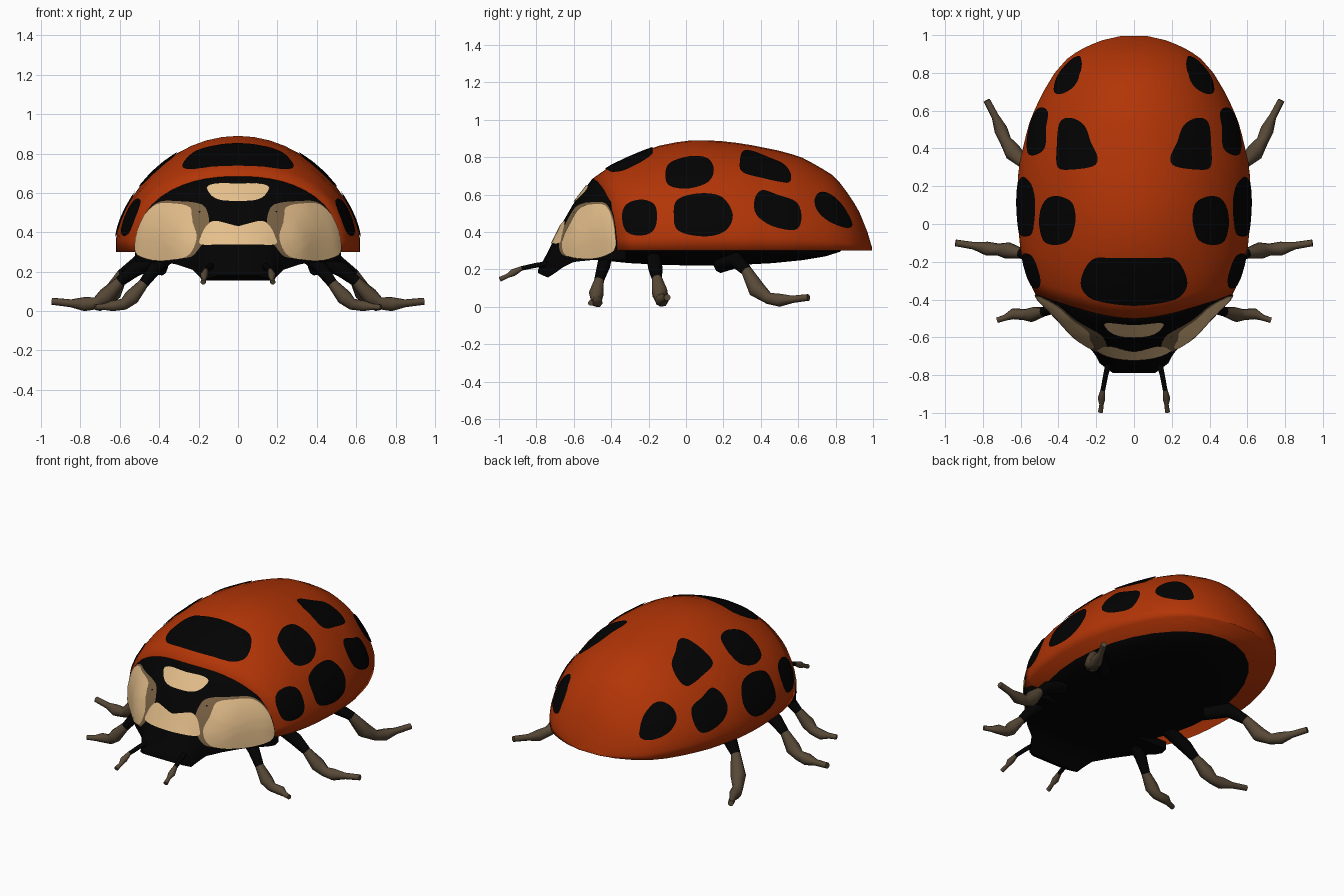
import bpy, bmesh, math
from mathutils import Vector
from mathutils.bvhtree import BVHTree

if "Cube" in bpy.data.objects:
    bpy.data.objects.remove(bpy.data.objects["Cube"])


def material(name, rgb):
    m = bpy.data.materials.new(name)
    m.diffuse_color = (*rgb, 1)
    m.use_nodes = True
    m.node_tree.nodes["Principled BSDF"].inputs["Base Color"].default_value = m.diffuse_color
    return m


RED = material("shell red", (0.445, 0.035, 0.002))
BLACK = material("black", (0.0008, 0.0008, 0.0008))
CREAM = material("cream", (0.78, 0.52, 0.26))
BROWN = material("leg brown", (0.096, 0.066, 0.038))
TAN = material("dark tan", (0.20, 0.125, 0.06))

# Body stations: y, half width, top height, underside height (front part only)
BODY = [(-0.79, 0.11, 0.20, 0.18), (-0.74, 0.18, 0.29, 0.155), (-0.70, 0.20, 0.37, 0.18),
        (-0.66, 0.23, 0.45, 0.21), (-0.60, 0.32, 0.555, 0.24), (-0.50, 0.41, 0.685, 0.25),
        (-0.40, 0.51, 0.755, 0.25), (-0.27, 0.57, 0.815, 0.25), (-0.15, 0.60, 0.86, 0.25),
        (0.0, 0.615, 0.89, 0.3), (0.15, 0.62, 0.89, 0.3), (0.31, 0.61, 0.872, 0.3),
        (0.52, 0.56, 0.83, 0.3), (0.62, 0.52, 0.798, 0.3), (0.71, 0.475, 0.75, 0.3),
        (0.80, 0.42, 0.693, 0.3), (0.885, 0.345, 0.58, 0.3), (0.93, 0.27, 0.50, 0.3),
        (0.97, 0.18, 0.40, 0.3), (0.995, 0.07, 0.315, 0.3)]


def station(y):
    y = min(max(y, BODY[0][0]), BODY[-1][0])
    for a, b in zip(BODY, BODY[1:]):
        if y <= b[0]:
            f = (y - a[0]) / (b[0] - a[0])
            return [p + (q - p) * f for p, q in zip(a, b)][1:]


def finish(bm, name, mats, angle=50):
    me = bpy.data.meshes.new(name)
    bm.to_mesh(me)
    bm.free()
    for m in mats:
        me.materials.append(m)
    ob = bpy.data.objects.new(name, me)
    bpy.context.collection.objects.link(ob)
    bpy.ops.object.select_all(action='DESELECT')
    ob.select_set(True)
    bpy.context.view_layer.objects.active = ob
    bpy.ops.object.shade_smooth_by_angle(angle=math.radians(angle))


def loft(name, rings, mats, split=10**6, angle=50):
    """Skin closed rings and cap the ends; rows from split on use material 1."""
    bm = bmesh.new()
    vs = [[bm.verts.new(p) for p in r] for r in rings]
    n = len(vs[0])
    for i, (a, b) in enumerate(zip(vs, vs[1:])):
        for j in range(n):
            f = bm.faces.new((a[j], a[(j + 1) % n], b[(j + 1) % n], b[j]))
            f.material_index = int(i >= split)
    bm.faces.new(vs[0][::-1])
    bm.faces.new(vs[-1]).material_index = int(len(vs) > split)
    bmesh.ops.recalc_face_normals(bm, faces=bm.faces)
    bvh = BVHTree.FromBMesh(bm)
    finish(bm, name, mats, angle)
    return bvh


def seam(t):
    return -0.50 + 0.13 * math.sin(t) ** 2


ANGLES = [math.radians(-90 + 180 * i / 24) for i in range(25)]


def section(y_of_t, front, shrink=1.0):
    """Domed cross-section with a short upright lip and a flat underside."""
    pts = []
    for t in ANGLES:
        y = y_of_t(t)
        w, h, low = station(y)
        base = low if front else 0.30
        k = 0.85 + min(max(y + 0.5, 0), 0.45)
        rise = 0.12 + 0.88 * max(math.cos(t), 0) ** k
        pts.append(Vector((w * math.sin(t) * shrink, y, base + (h - base) * rise * shrink)))
    base = station(pts[0].y)[2] if front else 0.30
    return ([Vector((pts[0].x, pts[0].y, base))] + pts
            + [Vector((pts[-1].x, pts[-1].y, base))])


# Wing case, from the curved seam to the tail
rows = [math.sin(math.pi / 2 * i / 26) for i in range(27)]
shell = loft("wing_case",
             [section(lambda t, f=f: seam(t) + (0.995 - seam(t)) * f, False) for f in rows],
             [RED], angle=100)

# Head and neck shield, from the snout back to the seam and tucked under the wing case
front = loft("head_and_shield",
             [section(lambda t, f=i / 16: -0.79 + (seam(t) + 0.79) * f, True)
              for i in range(17)]
             + [section(lambda t: seam(t) + 0.05, True, 0.94)], [BLACK])

# Belly
bm = bmesh.new()
bmesh.ops.create_uvsphere(bm, u_segments=32, v_segments=12, radius=1)
for v in bm.verts:
    v.co = Vector((v.co.x * 0.53, v.co.y * 0.77 + 0.08, v.co.z * 0.10 + 0.32))
finish(bm, "belly", [BLACK])


def smooth_outline(pts, steps=4):
    out, n = [], len(pts)
    for i in range(n):
        a, b, c, d = (Vector(pts[(i + k) % n]) for k in (-1, 0, 1, 2))
        for s in range(steps):
            t = s / steps
            out.append(0.5 * (2 * b + (c - a) * t + (2 * a - 5 * b + 4 * c - d) * t * t
                              + (3 * b - a - 3 * c + d) * t ** 3))
    return out


VIEWS = {"top": (lambda p: Vector((p.x, p.y, 2)), Vector((0, 0, -1))),
         "side": (lambda p: Vector((2, p.x, p.y)), Vector((-1, 0, 0))),
         "front": (lambda p: Vector((p.x, -2, p.y)), Vector((0, 1, 0)))}


def plate(name, bvh, view, pts, mat, mirror=True, lift=0.006):
    """Thin painted plate: an outline projected onto the body from one view."""
    origin, ray = VIEWS[view]
    outline = smooth_outline(pts)
    mid = sum(outline, Vector((0, 0))) / len(outline)
    rings = []
    for s in (0.02, 0.2, 0.4, 0.6, 0.8, 1):
        ring = []
        for p in outline:
            o = origin(mid + (p - mid) * s)
            co, no, _, _ = bvh.ray_cast(o, ray)
            if co is None:
                co, no, _, _ = bvh.find_nearest(o + ray * 1.7)
            ring.append(co + no * lift)
        rings.append(ring)
    for sx in ((1, -1) if mirror else (1,)):
        bm = bmesh.new()
        vs = [[bm.verts.new((c.x * sx, c.y, c.z)) for c in r] for r in rings]
        n = len(outline)
        bm.faces.new(vs[0])
        for a, b in zip(vs, vs[1:]):
            for j in range(n):
                bm.faces.new((a[j], b[j], b[(j + 1) % n], a[(j + 1) % n]))
        d = Vector((ray.x * sx, ray.y, ray.z))
        bmesh.ops.recalc_face_normals(bm, faces=bm.faces)
        if sum(f.normal.dot(d) for f in bm.faces) > 0:
            bmesh.ops.reverse_faces(bm, faces=bm.faces)
        finish(bm, name + (("_right" if sx > 0 else "_left") if mirror else ""), [mat])


def both(half):
    """Complete a right-hand outline with its mirror image."""
    return half + [(-x, y) for x, y in reversed(half) if abs(x) > 1e-6]


# Black spots
plate("front_spot", shell, "top",
      both([(0, -0.178), (0.12, -0.178), (0.205, -0.18), (0.255, -0.23), (0.28, -0.31),
            (0.25, -0.375), (0.17, -0.41), (0, -0.43)]), BLACK, False)
plate("shoulder_spot", shell, "side",
      [(-0.34, 0.49), (-0.31, 0.55), (-0.23, 0.57), (-0.165, 0.54), (-0.155, 0.46),
       (-0.18, 0.40), (-0.25, 0.38), (-0.32, 0.405)], BLACK)
plate("side_spot", shell, "side",
      [(-0.065, 0.49), (-0.045, 0.57), (0.07, 0.603), (0.19, 0.585), (0.25, 0.49),
       (0.21, 0.405), (0.10, 0.375), (-0.04, 0.405)], BLACK)
plate("rear_side_spot", shell, "side",
      [(0.365, 0.57), (0.405, 0.62), (0.49, 0.595), (0.59, 0.555), (0.615, 0.47),
       (0.58, 0.41), (0.46, 0.43), (0.375, 0.49)], BLACK)
plate("middle_spot", shell, "side",
      [(-0.11, 0.70), (-0.085, 0.765), (0.02, 0.80), (0.115, 0.79), (0.148, 0.73),
       (0.12, 0.665), (0.02, 0.63), (-0.085, 0.642)], BLACK)
plate("rear_top_spot", shell, "top",
      [(0.19, 0.35), (0.225, 0.43), (0.26, 0.52), (0.33, 0.56), (0.39, 0.535),
       (0.405, 0.41), (0.40, 0.30), (0.32, 0.288), (0.215, 0.305)], BLACK)
plate("tail_spot", shell, "side",
      [(0.685, 0.57), (0.715, 0.61), (0.775, 0.595), (0.84, 0.53), (0.885, 0.44),
       (0.85, 0.42), (0.76, 0.455), (0.70, 0.51)], BLACK)

# Cream markings, the cheeks with a darker border along their inner edge
plate("cheek_border", front, "side",
      [(-0.58, 0.54), (-0.50, 0.558), (-0.43, 0.552), (-0.392, 0.49), (-0.378, 0.40),
       (-0.382, 0.31), (-0.48, 0.262), (-0.60, 0.265), (-0.665, 0.285), (-0.675, 0.36),
       (-0.635, 0.46)], TAN, lift=0.003)
plate("cheek_patch", front, "side",
      [(-0.565, 0.525), (-0.50, 0.545), (-0.43, 0.54), (-0.395, 0.48), (-0.379, 0.39),
       (-0.384, 0.30), (-0.48, 0.258), (-0.60, 0.262), (-0.65, 0.29), (-0.655, 0.36),
       (-0.613, 0.45)], CREAM)
plate("upper_marking", front, "front",
      both([(0, 0.645), (0.11, 0.645), (0.158, 0.625), (0.13, 0.58), (0.08, 0.56),
            (0, 0.557)]), CREAM, False)
plate("lower_marking", front, "front",
      both([(0, 0.43), (0.05, 0.442), (0.12, 0.456), (0.16, 0.43), (0.185, 0.38),
            (0.188, 0.338), (0.08, 0.336), (0, 0.336)]), CREAM, False)


def limb(name, path, split):
    """Tapered jointed tube on both sides; path holds x, y, z, radius."""
    pts = [Vector(p[:3]) for p in path]
    for sx, side in ((1, "right"), (-1, "left")):
        rings = []
        for i, p in enumerate(pts):
            d = (pts[min(i + 1, len(pts) - 1)] - pts[max(i - 1, 0)]).normalized()
            u = d.cross(Vector((0.3, 0.2, 1))).normalized()
            v = d.cross(u)
            ring = []
            for k in range(8):
                a = math.tau * k / 8
                c = p + (u * math.cos(a) + v * math.sin(a)) * path[i][3]
                ring.append(Vector((c.x * sx, c.y, max(c.z, 0))))
            rings.append(ring)
        loft(f"{name}_{side}", rings, [BLACK, BROWN], split)


# Legs and feelers
limb("front_leg", [(0.36, -0.43, 0.27, 0.035), (0.42, -0.44, 0.22, 0.035),
                   (0.48, -0.465, 0.14, 0.026), (0.54, -0.48, 0.07, 0.040),
                   (0.58, -0.48, 0.035, 0.030), (0.64, -0.475, 0.025, 0.030),
                   (0.68, -0.495, 0.022, 0.017), (0.725, -0.51, 0.020, 0.015)], 2)
limb("middle_leg", [(0.40, -0.17, 0.27, 0.04), (0.53, -0.165, 0.21, 0.04),
                    (0.60, -0.155, 0.15, 0.028), (0.67, -0.14, 0.075, 0.045),
                    (0.72, -0.135, 0.04, 0.032), (0.78, -0.13, 0.035, 0.037),
                    (0.85, -0.115, 0.04, 0.02), (0.945, -0.10, 0.05, 0.018)], 2)
limb("rear_leg", [(0.38, 0.18, 0.22, 0.04), (0.50, 0.27, 0.25, 0.045),
                  (0.585, 0.325, 0.19, 0.030), (0.64, 0.38, 0.09, 0.047),
                  (0.68, 0.44, 0.045, 0.032), (0.705, 0.50, 0.035, 0.036),
                  (0.735, 0.57, 0.04, 0.020), (0.78, 0.655, 0.05, 0.018)], 2)
limb("feeler", [(0.13, -0.72, 0.23, 0.018), (0.15, -0.80, 0.222, 0.014),
                (0.165, -0.88, 0.205, 0.013), (0.172, -0.925, 0.182, 0.021),
                (0.172, -0.955, 0.165, 0.012), (0.177, -0.995, 0.147, 0.014)], 2)
